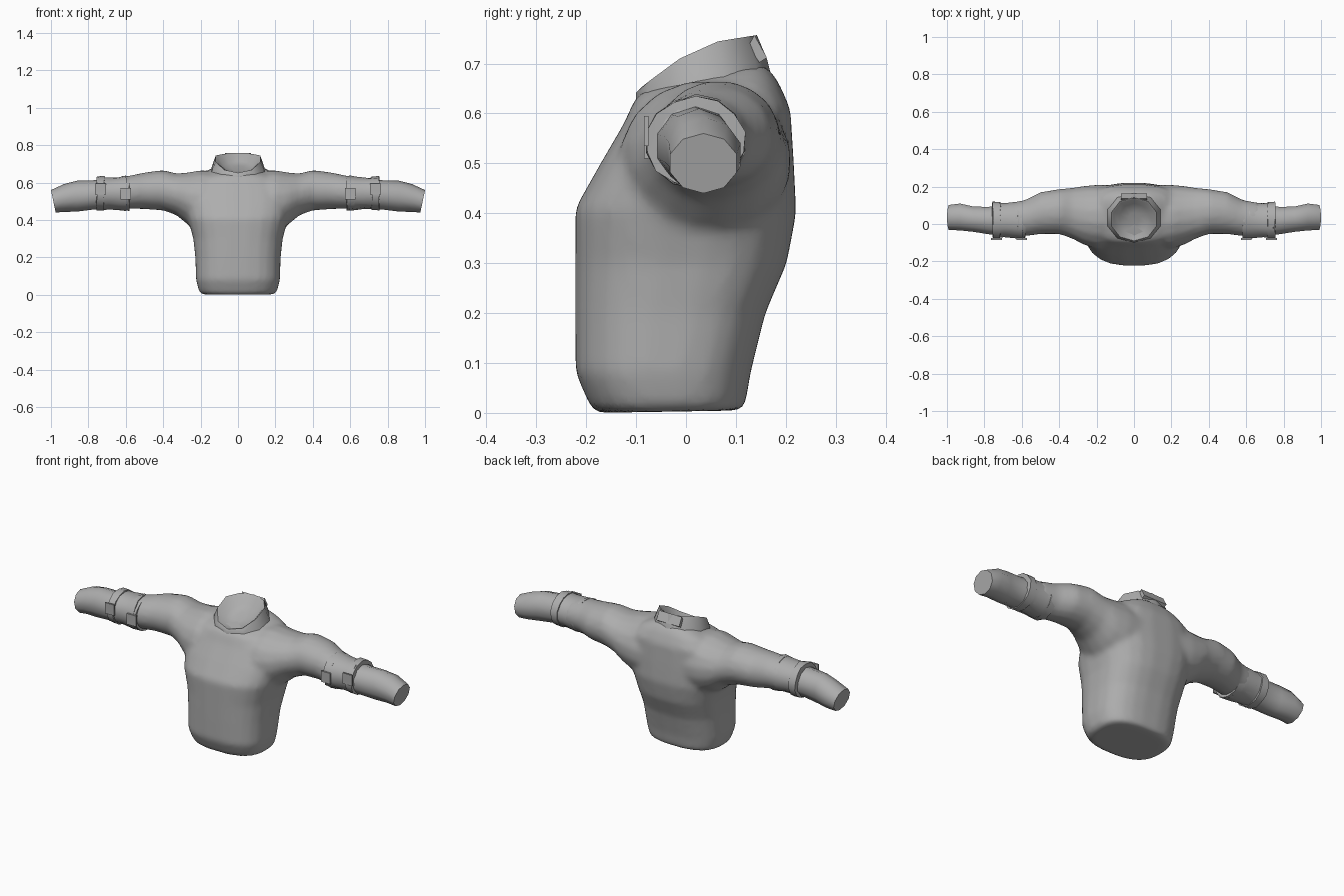
import bpy, bmesh, math, random
from mathutils import Vector

if "Cube" in bpy.data.objects:
    bpy.data.objects.remove(bpy.data.objects["Cube"])

random.seed(4)
grey = bpy.data.materials.new("cloth_grey")
grey.diffuse_color = (0.42, 0.42, 0.42, 1)
grey.use_nodes = True
grey.node_tree.nodes["Principled BSDF"].inputs["Base Color"].default_value = grey.diffuse_color


def sgnpow(v, p):
    return math.copysign(abs(v) ** p, v)


def loft(bm, rings, cap_start=True, cap_end=True):
    """Skin a list of equal-length point rings."""
    vs = [[bm.verts.new(p) for p in r] for r in rings]
    n = len(vs[0])
    for a, b in zip(vs, vs[1:]):
        for i in range(n):
            j = (i + 1) % n
            bm.faces.new((a[i], a[j], b[j], b[i]))
    if cap_start:
        bm.faces.new(vs[0])
    if cap_end:
        bm.faces.new(vs[-1])


def flat_ring(z_front, z_back, hw, y0, y1, n=24, power=0.74):
    """Torso section, tilted from its front height to its back height."""
    pts = []
    for i in range(n):
        a = 2 * math.pi * (i + 0.5) / n
        c, s = sgnpow(math.cos(a), power), sgnpow(math.sin(a), power)
        z = z_front + (z_back - z_front) * (s + 1) / 2
        pts.append(Vector((hw * c, (y0 + y1) / 2 + (y1 - y0) / 2 * s, z)))
    return pts


def arm_ring(side, x, y0, y1, z0, z1, n=12, grow=0.0, lean=0.0, jitter=0.0):
    """Sleeve section across x."""
    pts = []
    for i in range(n):
        a = 2 * math.pi * (i + 0.5) / n
        c, s = math.cos(a), math.sin(a)
        g = grow + random.uniform(-jitter, jitter)
        dx = lean * (s - 1) / 2 + random.uniform(-jitter, jitter)
        pts.append(Vector((side * (x + dx),
                           (y0 + y1) / 2 + ((y1 - y0) / 2 + g) * c,
                           (z0 + z1) / 2 + ((z1 - z0) / 2 + g) * s)))
    return pts


def finish(name, bm, angle=40):
    bmesh.ops.recalc_face_normals(bm, faces=bm.faces)
    me = bpy.data.meshes.new(name)
    bm.to_mesh(me)
    bm.free()
    me.materials.append(grey)
    ob = bpy.data.objects.new(name, me)
    bpy.context.collection.objects.link(ob)
    bpy.ops.object.select_all(action='DESELECT')
    ob.select_set(True)
    bpy.context.view_layer.objects.active = ob
    bpy.ops.object.shade_smooth_by_angle(angle=math.radians(angle))
    return ob


# Torso sections: front z, back z, half width, front y, back y
TORSO = [(0.0, 0.005, 0.2, -0.185, 0.115), (0.03, 0.03, 0.213, -0.2, 0.122),
         (0.08, 0.08, 0.225, -0.222, 0.13), (0.2, 0.2, 0.229, -0.223, 0.16),
         (0.3, 0.3, 0.24, -0.223, 0.203), (0.41, 0.4, 0.268, -0.223, 0.222),
         (0.5, 0.5, 0.285, -0.172, 0.217), (0.58, 0.61, 0.26, -0.125, 0.21),
         (0.625, 0.665, 0.2, -0.105, 0.185), (0.642, 0.7, 0.13, -0.092, 0.158)]
# Sleeve sections: x, front y, back y, low z, high z
SLEEVE = [(0.1, -0.13, 0.21, 0.34, 0.66), (0.2, -0.135, 0.212, 0.34, 0.668),
          (0.27, -0.112, 0.205, 0.375, 0.655), (0.33, -0.08, 0.195, 0.425, 0.65),
          (0.4, -0.055, 0.188, 0.45, 0.668), (0.5, -0.055, 0.172, 0.457, 0.655),
          (0.58, -0.066, 0.13, 0.46, 0.638), (0.68, -0.07, 0.112, 0.46, 0.622)]
FOREARM = [(0.64, -0.066, 0.115, 0.46, 0.622), (0.72, -0.066, 0.105, 0.457, 0.616),
           (0.78, -0.058, 0.095, 0.455, 0.612), (0.86, -0.045, 0.097, 0.445, 0.61),
           (0.93, -0.038, 0.113, 0.443, 0.592), (1.0, -0.035, 0.105, 0.44, 0.56)]

# Body: torso and upper sleeves fused into one soft cloth surface
bm = bmesh.new()
loft(bm, [flat_ring(*t) for t in TORSO])
for side in (1, -1):
    loft(bm, [arm_ring(side, *s, n=16) for s in SLEEVE])
body = finish("sweater_body", bm)
fuse = body.modifiers.new("fuse", 'REMESH')
fuse.mode = 'VOXEL'
fuse.voxel_size = 0.014
fuse.use_smooth_shade = True
soft = body.modifiers.new("soften", 'SMOOTH')
soft.factor = 0.5
soft.iterations = 6

for side, tag in ((1, "right"), (-1, "left")):
    # Forearm sleeve with a slanted closed cuff
    bm = bmesh.new()
    rings = [arm_ring(side, *f, n=10) for f in FOREARM[:-1]]
    rings.append(arm_ring(side, *FOREARM[-1], n=10, lean=0.025))
    loft(bm, rings)
    finish("forearm_" + tag, bm, 60)

    # Crumpled elbow wrap, ends tucked into the sleeve
    bm = bmesh.new()
    base = (-0.072, 0.112, 0.46, 0.625)
    loft(bm, [arm_ring(side, x, *base, n=14, grow=g, jitter=0.004)
              for x, g in ((0.6, -0.02), (0.596, 0.01), (0.635, 0.006),
                           (0.69, 0.002), (0.745, 0.005), (0.755, -0.02))])
    finish("elbow_wrap_" + tag, bm, 40)

    # Narrow straps at each end of the wrap
    for k, x in enumerate((0.602, 0.735)):
        bm = bmesh.new()
        loft(bm, [arm_ring(side, x + dx, *base, n=14, grow=g, jitter=0.003)
                  for dx, g in ((-0.022, -0.015), (-0.02, 0.008),
                                (0.02, 0.008), (0.022, -0.015))])
        finish("elbow_strap_%s_%d" % (tag, k + 1), bm, 40)

    # Small flat tabs on the front of the straps
    for k, (x, z) in enumerate(((0.6, 0.54), (0.735, 0.565))):
        bm = bmesh.new()
        bmesh.ops.create_cube(bm, size=1)
        for v in bm.verts:
            v.co = Vector((side * x + v.co.x * 0.058, -0.08 + v.co.y * 0.009,
                           z + v.co.z * 0.06))
        finish("strap_tab_%s_%d" % (tag, k + 1), bm)

# Collar: faceted outer wall, folded rim and an inner bowl
bm = bmesh.new()
COLLAR = [(0.62, 0.67, 0.155, -0.1, 0.172), (0.642, 0.71, 0.146, -0.1, 0.162),
          (0.652, 0.757, 0.125, -0.09, 0.142), (0.648, 0.748, 0.115, -0.08, 0.132),
          (0.648, 0.715, 0.08, -0.055, 0.11), (0.662, 0.69, 0.03, -0.005, 0.06)]
rings = [flat_ring(*c, n=10, power=0.95) for c in COLLAR]
for r in rings[2:4]:
    for p in r:  # sides of the rim arch upward
        p.z += 0.026 * max(0.0, 1 - ((p.y - 0.025) / 0.11) ** 2)
loft(bm, rings, cap_start=False)
finish("collar", bm, 45)

# Folded flap at the back of the collar
bm = bmesh.new()
loft(bm, [[Vector((x, y, z)) for y, z in
           ((0.125, 0.735), (0.137, 0.757), (0.162, 0.712), (0.147, 0.702))]
          for x in (-0.07, 0.0, 0.07)])
finish("collar_flap", bm, 30)
